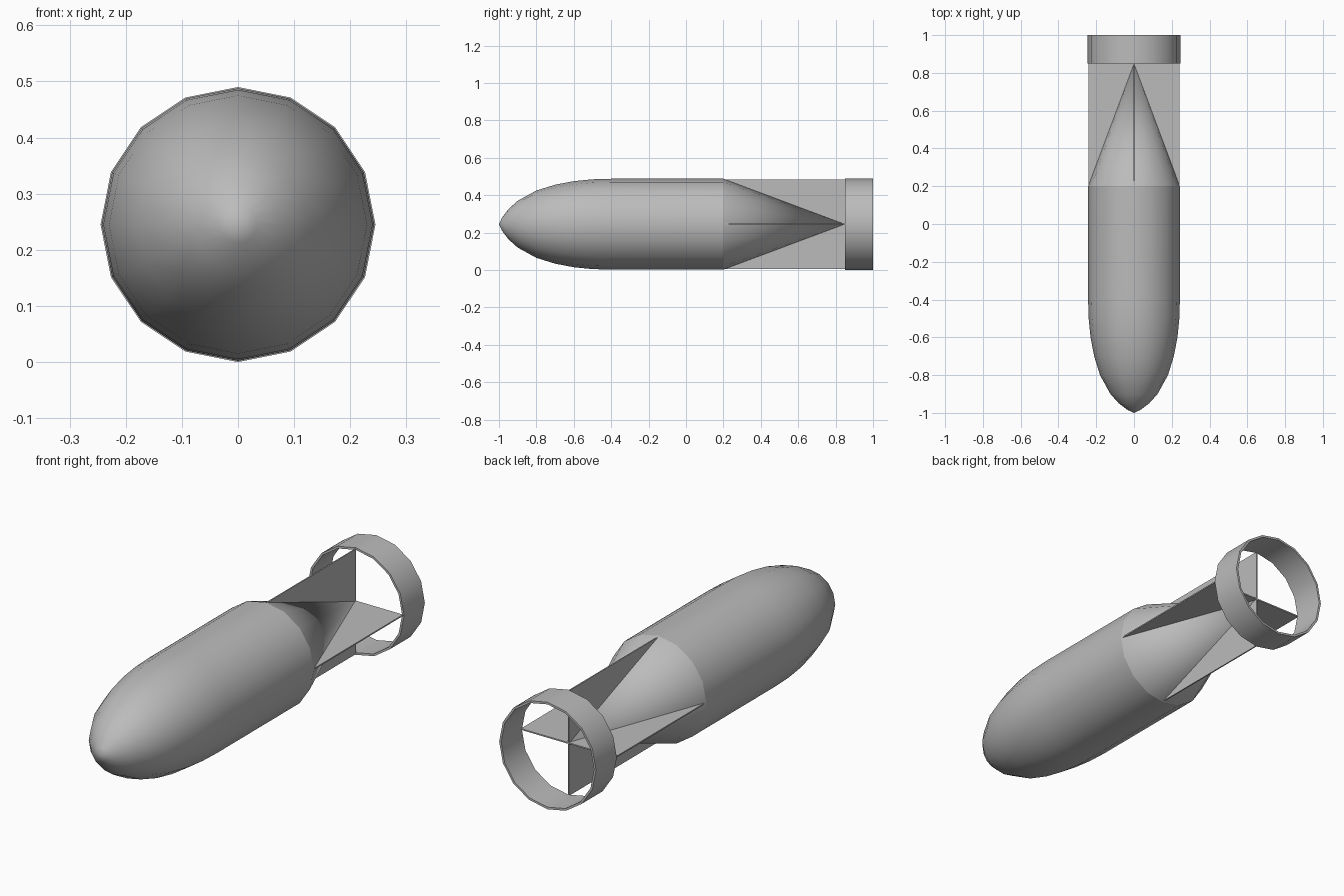
import bpy, bmesh, math
from mathutils import Matrix

cube = bpy.data.objects.get("Cube")
if cube:
    bpy.data.objects.remove(cube, do_unlink=True)

SIDES = 16
RADIUS = 0.245
AXIS_Z = RADIUS
SHOULDER, TAIL, END = 0.2, 0.85, 1.0

grey = bpy.data.materials.new("casing grey")
grey.use_nodes = True
colour = (0.5, 0.5, 0.5, 1)
grey.diffuse_color = colour
grey.node_tree.nodes["Principled BSDF"].inputs["Base Color"].default_value = colour


def finish(name, bm, smooth_angle=None):
    bmesh.ops.recalc_face_normals(bm, faces=bm.faces)
    mesh = bpy.data.meshes.new(name)
    bm.to_mesh(mesh)
    bm.free()
    mesh.materials.append(grey)
    obj = bpy.data.objects.new(name, mesh)
    obj.location.z = AXIS_Z
    bpy.context.collection.objects.link(obj)
    if smooth_angle:
        bpy.ops.object.select_all(action='DESELECT')
        obj.select_set(True)
        bpy.context.view_layer.objects.active = obj
        bpy.ops.object.shade_smooth_by_angle(angle=math.radians(smooth_angle))
    return obj


def lathe(name, profile, smooth_angle, closed=False):
    """Spin (y, radius) points around the long axis."""
    bm = bmesh.new()
    verts = [bm.verts.new((0, y, r)) for y, r in profile]
    pairs = list(zip(verts, verts[1:]))
    if closed:
        pairs.append((verts[-1], verts[0]))
    edges = [bm.edges.new(p) for p in pairs]
    bmesh.ops.spin(bm, geom=verts + edges, cent=(0, 0, 0), axis=(0, 1, 0),
                   angle=math.tau, steps=SIDES, use_duplicate=False)
    bmesh.ops.remove_doubles(bm, verts=bm.verts, dist=0.0005)
    return finish(name, bm, smooth_angle)


# Rounded nose and straight casing
nose = [(-1, 0), (-0.985, 0.033), (-0.95, 0.08), (-0.9, 0.125), (-0.8, 0.18),
        (-0.7, 0.211), (-0.6, 0.23), (-0.5, 0.24), (-0.4, 0.243)]
lathe("body", nose + [(SHOULDER, 0.243)], 35)

# Tapered tail
lathe("tail_cone", [(SHOULDER, 0.243), (TAIL, 0)], 35)

# Four triangular fins standing on the tail
for i, side in enumerate(("top", "left", "bottom", "right")):
    bm = bmesh.new()
    half = 0.003
    outline = [(SHOULDER, 0.24), (TAIL, 0.24), (TAIL, 0), (TAIL - 0.05, 0)]
    face = bm.faces.new([bm.verts.new((-half, y, r)) for y, r in outline])
    grown = bmesh.ops.extrude_face_region(bm, geom=[face])
    new = [v for v in grown["geom"] if isinstance(v, bmesh.types.BMVert)]
    bmesh.ops.translate(bm, verts=new, vec=(2 * half, 0, 0))
    bm.transform(Matrix.Rotation(i * math.pi / 2, 4, 'Y'))
    finish(side + "_fin", bm)

# Hollow ring behind the fins
inner = RADIUS - 0.01
lathe("tail_ring", [(TAIL, RADIUS), (END, RADIUS), (END, inner), (TAIL, inner)], 35, closed=True)
